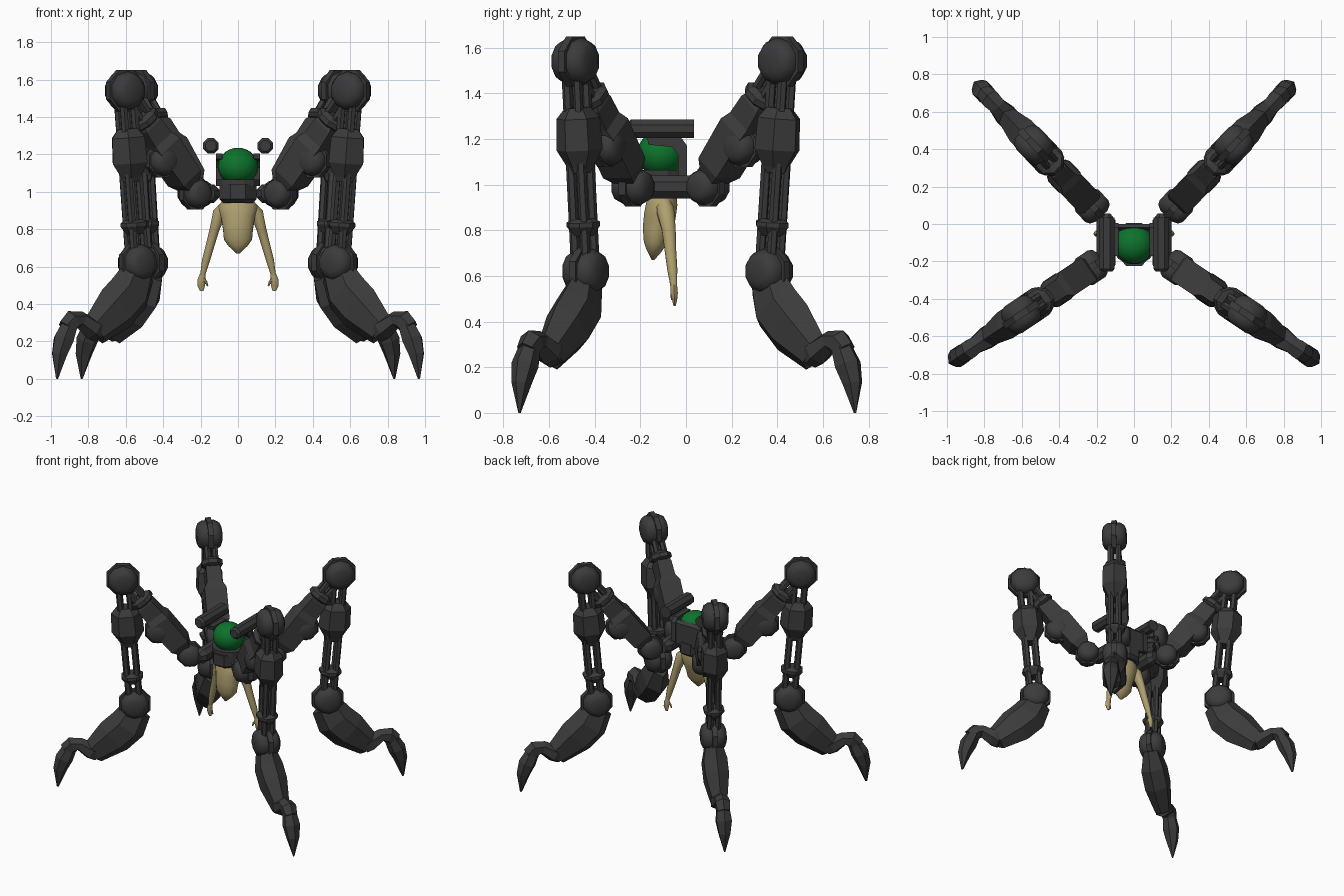
import bpy, bmesh, math
from mathutils import Vector, Matrix

if "Cube" in bpy.data.objects:
    bpy.data.objects.remove(bpy.data.objects["Cube"])


def material(name, rgb):
    m = bpy.data.materials.new(name)
    m.diffuse_color = (*rgb, 1)
    m.use_nodes = True
    m.node_tree.nodes["Principled BSDF"].inputs["Base Color"].default_value = m.diffuse_color
    return m


DARK = material("dark metal", (0.044, 0.044, 0.045))
GREEN = material("green glass", (0.004, 0.17, 0.025))
TAN = material("tan skin", (0.43, 0.35, 0.16))
X, Y = Vector((1, 0, 0)), Vector((0, 1, 0))


def finish(name, bm, mat, M, smooth):
    bmesh.ops.recalc_face_normals(bm, faces=bm.faces)
    bm.transform(M)
    me = bpy.data.meshes.new(name)
    bm.to_mesh(me)
    bm.free()
    me.materials.append(mat)
    if smooth:
        for p in me.polygons:
            p.use_smooth = True
        me.set_sharp_from_angle(angle=math.radians(smooth))
    ob = bpy.data.objects.new(name, me)
    bpy.context.collection.objects.link(ob)
    return ob


def loft(name, rings, n=8, mat=DARK, M=Matrix(), side=Y, smooth=0):
    """Skin n-sided rings (x, y, z, half width along side, half depth)."""
    bm = bmesh.new()
    pts = [Vector(r[:3]) for r in rings]
    k = 1 / math.cos(math.pi / n)
    loops = []
    for i, r in enumerate(rings):
        t = (pts[min(i + 1, len(pts) - 1)] - pts[max(i - 1, 0)]).normalized()
        v = t.cross(side).normalized()
        u = v.cross(t)
        ring = []
        for j in range(n):
            a = (j + 0.5) * math.tau / n
            ring.append(bm.verts.new(pts[i] + u * (k * r[3] * math.cos(a)) + v * (k * r[4] * math.sin(a))))
        loops.append(ring)
    for a, b in zip(loops, loops[1:]):
        for j in range(n):
            bm.faces.new((a[j], a[(j + 1) % n], b[(j + 1) % n], b[j]))
    bm.faces.new(loops[0])
    bm.faces.new(loops[-1])
    return finish(name, bm, mat, M, smooth)


def slab(name, poly, x0, x1):
    """Extrude a (y, z) outline from x0 to x1."""
    bm = bmesh.new()
    f = bm.faces.new([bm.verts.new((x0, y, z)) for y, z in poly])
    ext = bmesh.ops.extrude_face_region(bm, geom=[f])["geom"]
    bmesh.ops.translate(bm, vec=(x1 - x0, 0, 0), verts=[e for e in ext if isinstance(e, bmesh.types.BMVert)])
    return finish(name, bm, DARK, Matrix(), 0)


def joint(name, x, z, r, w, M):
    """Two domes either side of a thin disc, axis across the leg."""
    prof = [(-1, .45), (-.85, .72), (-.5, .88), (-.16, .88)]
    prof += [(-y, q) for y, q in reversed(prof)]
    loft(name + "_domes", [(x, y * w, z, q * r, q * r) for y, q in prof], 10, DARK, M, X, 50)
    loft(name + "_disc", [(x, y, z, r, r) for y in (-.018, .018)], 8, DARK, M, X)


def leg(name, M):
    hip, knee, ankle = Vector((.05, 0, .99)), Vector((.5, 0, 1.54)), Vector((.42, 0, .62))

    def beam(part, a, b, secs, n=8):
        loft(name + part, [(*a.lerp(b, t), w, d) for t, w, d in secs], n, DARK, M)

    def rods(part, a, b, sw, sd, r):
        across = (b - a).normalized().cross(Y)
        for i in (-1, 1):
            for j in (-1, 1):
                o = Y * (i * sw) + across * (j * sd)
                beam(part, a + o, b + o, [(0, r, r), (1, r, r)], 6)

    joint(name + "_hip", hip.x, hip.z, .085, .085, M)
    joint(name + "_knee", knee.x, knee.z, .11, .085, M)
    joint(name + "_ankle", ankle.x, ankle.z, .105, .085, M)
    # thigh: sheath, piston rods, collar and side ball
    beam("_thigh_sheath", hip, knee, [(.06, .045, .04), (.15, .075, .07), (.46, .075, .075), (.52, .052, .065),
                                      (.66, .05, .06), (.7, .04, .045)], 4)
    beam("_thigh_collar", hip, knee, [(.68, .05, .06), (.7, .07, .08), (.74, .07, .08), (.77, .045, .05)])
    rods("_thigh_rod", hip.lerp(knee, .6), knee, .026, .03, .018)
    joint(name + "_thigh_ball", .265, 1.165, .088, .08, M)
    # shin: sheath, long rods, collar
    beam("_shin_sheath", knee, ankle, [(.22, .045, .055), (.27, .08, .09), (.42, .085, .095), (.5, .05, .055),
                                       (.53, .04, .045)], 6)
    beam("_shin_collar", knee, ankle, [(.75, .045, .05), (.765, .068, .072), (.785, .068, .072), (.83, .04, .045)])
    rods("_shin_rod", knee, ankle, .027, .034, .019)
    # calf wedge
    loft(name + "_calf", [(.41, 0, .57, .05, .09), (.47, 0, .46, .08, .115), (.56, 0, .375, .08, .115),
                          (.7, 0, .255, .05, .075)], 6, DARK, M)
    # knuckle and claw
    loft(name + "_knuckle", [(.67, 0, .235, .045, .04), (.71, 0, .265, .06, .052), (.79, 0, .315, .045, .04),
                             (.84, 0, .31, .05, .05), (.88, 0, .27, .04, .045)], 6, DARK, M)
    loft(name + "_claw", [(.85, 0, .30, .04, .04), (.895, 0, .21, .052, .052), (.922, 0, .13, .038, .04),
                          (.938, 0, 0, .004, .006)], 6, DARK, M)


# four legs: same leg turned about its hip
for s, label in ((1, "right"), (-1, "left")):
    for y, ang, end in ((-.205, -34, "front"), (.06, 46.5, "back")):
        a = math.radians(ang if s > 0 else 180 - ang)
        leg(f"{end}_{label}_leg", Matrix.Translation((.19 * s, y, 0)) @ Matrix.Rotation(a, 4, 'Z'))

# body base and head collar
loft("body_base", [(0, -.11, .94, .09, .08), (0, -.11, .96, .115, .1), (0, -.11, 1.04, .115, .1)], 8)
loft("head_collar", [(0, -.11, 1.03, .105, .115), (0, -.11, 1.065, .105, .115)], 12)
slab("head_back_plate", [(-.02, 1.02), (.0, 1.02), (.0, 1.17), (-.02, 1.19), (-.035, 1.15)], -.085, .085)
for s in (-1, 1):
    # hip rail, head bracket and upper tube on each side
    loft("hip_rail", [(.15 * s, -.255, .99, .025, .035), (.15 * s, -.22, .99, .05, .05),
                      (.15 * s, .02, .99, .05, .05), (.15 * s, .055, .99, .025, .035)], 8, side=X)
    slab("head_bracket", [(-.17, 1.205), (-.02, 1.205), (.005, 1.17), (.005, 1.03), (-.035, 1.03), (-.035, 1.13),
                          (-.06, 1.165), (-.165, 1.175)], .082 * s, .118 * s)
    loft("upper_tube", [(.145 * s, -.255, 1.245, .028, .028), (.145 * s, -.24, 1.245, .041, .041),
                        (.145 * s, .035, 1.245, .041, .041)], 8, side=X)
    # hanging arms and hands
    loft("arm", [(.06 * s, -.1, .93, .03, .03), (.1 * s, -.09, .885, .038, .035), (.125 * s, -.075, .8, .03, .026),
                 (.15 * s, -.068, .71, .025, .023), (.172 * s, -.06, .63, .022, .021),
                 (.19 * s, -.053, .55, .014, .013)], 8, TAN, smooth=60)
    loft("hand", [(.188 * s, -.053, .56, .014, .013), (.195 * s, -.052, .525, .016, .02),
                  (.197 * s, -.05, .5, .012, .018), (.193 * s, -.05, .47, .005, .009)], 6, TAN, smooth=60)
    loft("thumb", [(.185 * s, -.058, .535, .008, .008), (.17 * s, -.062, .515, .007, .006),
                   (.162 * s, -.062, .495, .003, .003)], 6, TAN, smooth=60)

# green head dome
bm = bmesh.new()
bmesh.ops.create_uvsphere(bm, u_segments=20, v_segments=14, radius=1)
finish("head_dome", bm, GREEN, Matrix.Translation((0, -.11, 1.135)) @ Matrix.Diagonal((.108, .104, .1, 1)), 60)

# hanging torso, narrowing to a point
loft("torso", [(0, -.1, .955, .06, .08), (0, -.105, .92, .068, .105), (0, -.115, .86, .07, .09),
               (0, -.13, .8, .06, .08), (0, -.135, .745, .05, .075), (0, -.14, .71, .033, .05),
               (0, -.145, .67, .006, .008)], 12, TAN, smooth=60)
